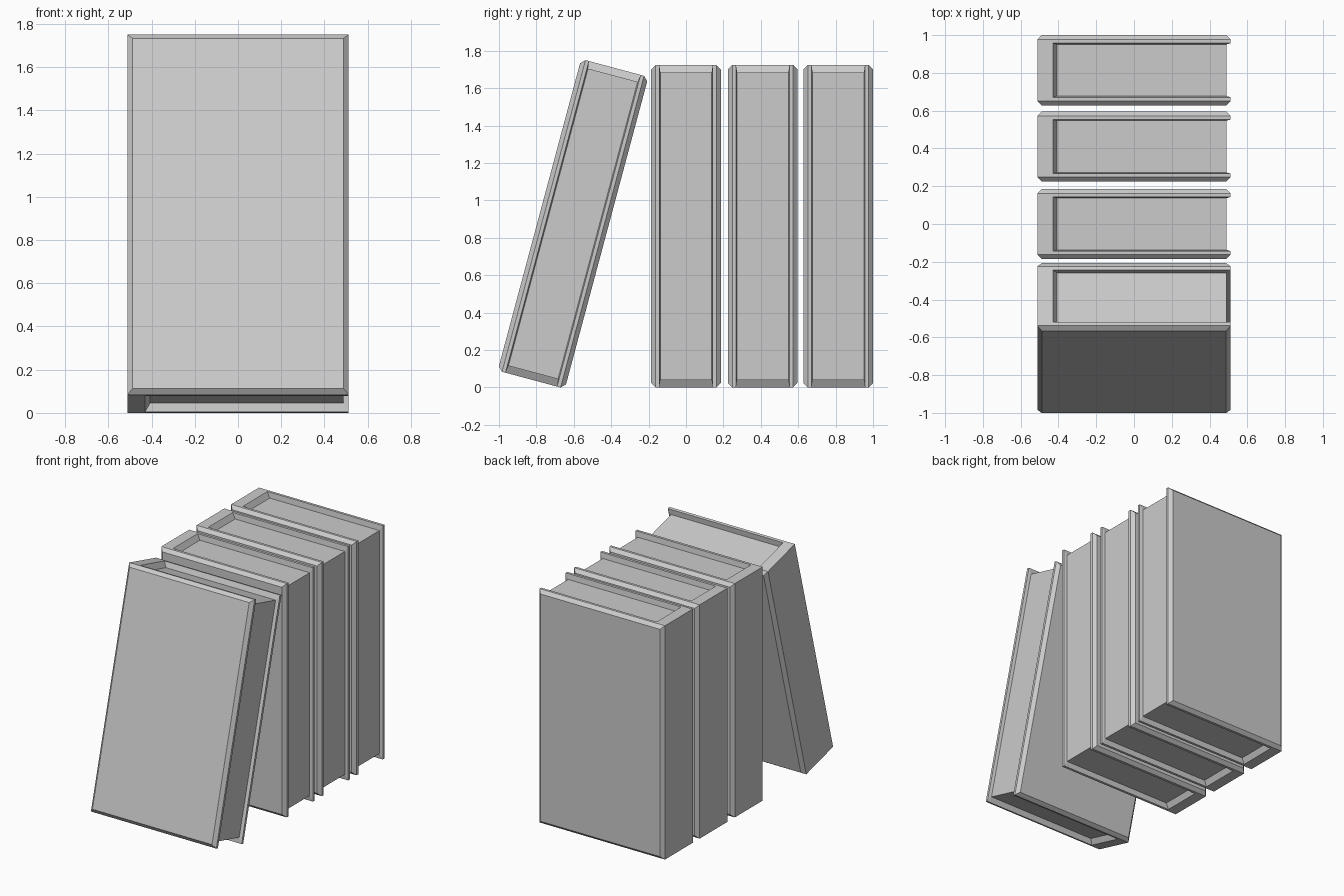
import bpy, bmesh, math

if "Cube" in bpy.data.objects:
    bpy.data.objects.remove(bpy.data.objects["Cube"])

HX, HY, HZ = 0.512, 0.186, 0.8625   # half width, thickness, height of a book
C = 0.024                           # cover chamfer


def book(name, y, z, tilt=0.0):
    bm = bmesh.new()

    # Closed book block: four rectangular loops across the thickness
    loops = []
    for yy, c in ((-HY, C), (-HY + C, 0), (HY - C, 0), (HY, C)):
        a, b = HX - c, HZ - c
        loops.append([bm.verts.new(p) for p in
                      ((-a, yy, -b), (a, yy, -b), (a, yy, b), (-a, yy, b))])
    bm.faces.new(loops[0])
    bm.faces.new(loops[-1][::-1])
    pages = []
    for k in range(3):
        for i in range(4):
            j = (i + 1) % 4
            f = bm.faces.new((loops[k][i], loops[k + 1][i], loops[k + 1][j], loops[k][j]))
            if k == 1 and i != 3:       # bottom, fore edge and top
                pages.append(f)
    bmesh.ops.recalc_face_normals(bm, faces=bm.faces)

    # Cover rim, then sloped recess down to the page block
    for spine_x, fore_x, py, pz in ((-0.43, HX, 0.143, HZ),
                                    (-0.407, 0.489, 0.137, HZ - 0.04)):
        bmesh.ops.inset_region(bm, faces=pages, thickness=0.005, depth=0.0,
                               use_boundary=True, use_even_offset=True)
        for v in {v for f in pages for v in f.verts}:
            v.co = (spine_x if v.co.x < 0 else fore_x,
                    math.copysign(py, v.co.y), math.copysign(pz, v.co.z))

    me = bpy.data.meshes.new(name)
    bm.to_mesh(me)
    bm.free()
    ob = bpy.data.objects.new(name, me)
    ob.location = (0, y, z)
    ob.rotation_euler.x = tilt
    bpy.context.collection.objects.link(ob)


# Three upright books and one leaning against them
for n, y in enumerate((0.814, 0.41, 0.0)):
    book(f"upright_book_{n + 1}", y, HZ)
book("leaning_book", -0.604, 0.875, math.radians(-15))
